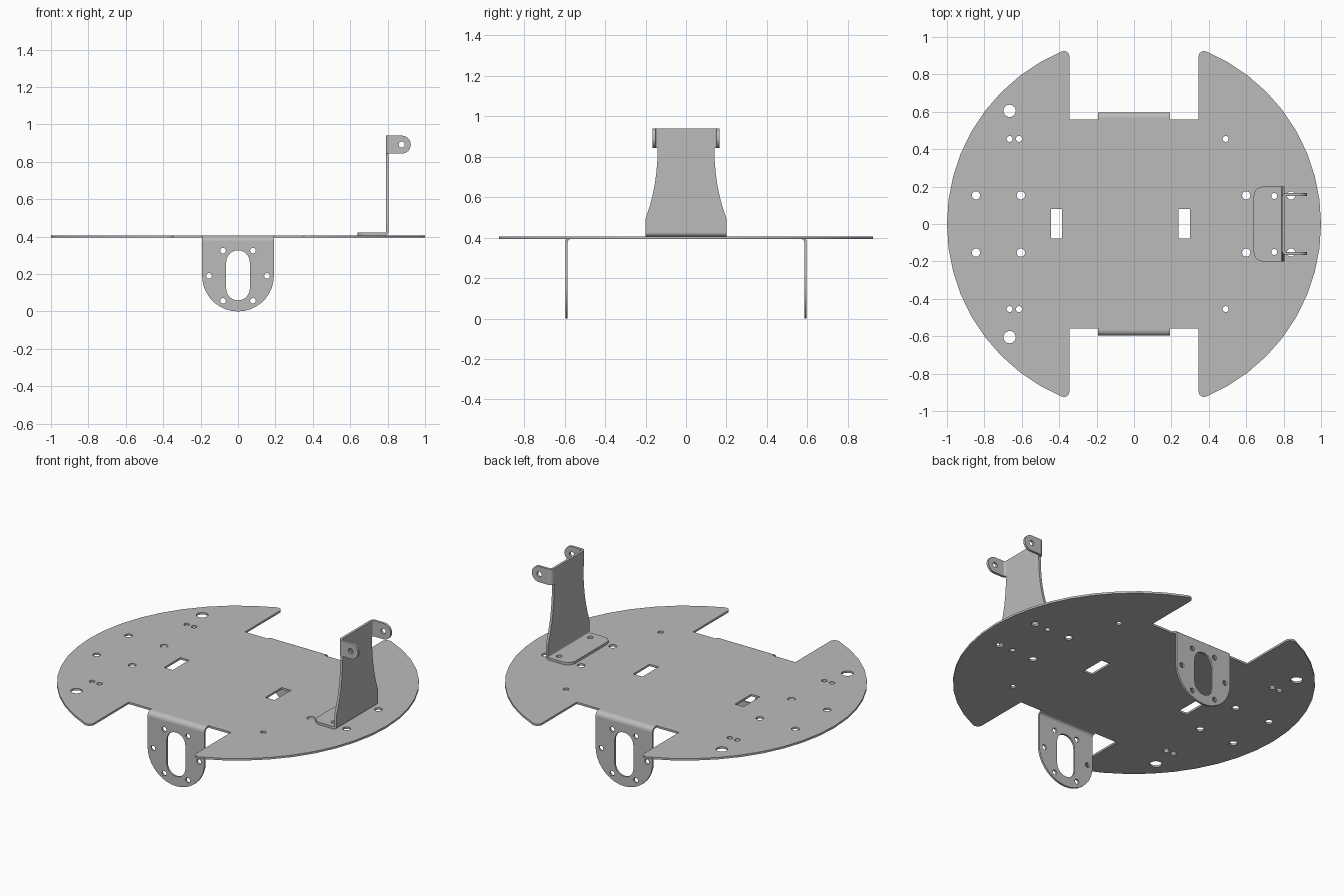
import bpy
import bmesh
from math import cos, sin, radians, pi

cube = bpy.data.objects.get("Cube")
if cube:
    bpy.data.objects.remove(cube)

steel = bpy.data.materials.new("grey_sheet_metal")
steel.use_nodes = True
steel.diffuse_color = (0.5, 0.5, 0.5, 1)
steel.node_tree.nodes["Principled BSDF"].inputs["Base Color"].default_value = (0.5, 0.5, 0.5, 1)

# Maps profile coordinates u, v and depth w to world axes
PLANES = {
    "XY": lambda u, v, w: (u, v, w),
    "XZ": lambda u, v, w: (u, w, v),
    "YZ": lambda u, v, w: (w, u, v),
}


def arc(cx, cy, r, start, end, n):
    angles = [radians(start + (end - start) * i / n) for i in range(n + 1)]
    return [(cx + r * cos(a), cy + r * sin(a)) for a in angles]


def hole(x, y, r):
    return arc(x, y, r, 0, 360, 20)[:-1]


def rect(x0, x1, y0, y1):
    return [(x0, y0), (x1, y0), (x1, y1), (x0, y1)]


def bend(cx, cy, outer, thick, start, end):
    return arc(cx, cy, outer, start, end, 8) + arc(cx, cy, outer - thick, end, start, 8)


def sheet(name, plane, low, high, outline, holes=()):
    """Fill an outline with holes and extrude it from low to high."""
    curve = bpy.data.curves.new(name, "CURVE")
    curve.dimensions = "2D"
    curve.fill_mode = "BOTH"
    curve.extrude = (high - low) / 2
    for loop in [outline, *holes]:
        spline = curve.splines.new("POLY")
        spline.points.add(len(loop) - 1)
        for point, (u, v) in zip(spline.points, loop):
            point.co = (u, v, 0, 1)
        spline.use_cyclic_u = True
    temp = bpy.data.objects.new(name + "_profile", curve)
    bpy.context.collection.objects.link(temp)
    graph = bpy.context.evaluated_depsgraph_get()
    mesh = bpy.data.meshes.new_from_object(temp.evaluated_get(graph))
    bpy.data.objects.remove(temp)
    bpy.data.curves.remove(curve)

    bm = bmesh.new()
    bm.from_mesh(mesh)
    bmesh.ops.remove_doubles(bm, verts=bm.verts, dist=1e-5)
    for vert in bm.verts:
        u, v, w = vert.co
        vert.co = PLANES[plane](u, v, w + (low + high) / 2)
    bmesh.ops.recalc_face_normals(bm, faces=bm.faces)
    bm.to_mesh(mesh)
    bm.free()
    mesh.name = name
    mesh.materials.clear()
    mesh.materials.append(steel)
    obj = bpy.data.objects.new(name, mesh)
    bpy.context.collection.objects.link(obj)
    bpy.ops.object.select_all(action="DESELECT")
    obj.select_set(True)
    bpy.context.view_layer.objects.active = obj
    bpy.ops.object.shade_smooth_by_angle(angle=radians(30))
    return obj


# Round base plate: one quarter of the outline, mirrored twice
TOP, THICK = 0.406, 0.012
LUG_W, LUG_Y, LUG_R = 0.192, 0.597, 0.03
TIP = (0.375, 0.8946)
quarter = arc(0, 0, 1, 0, 67.26, 9) + arc(*TIP, 0.03, 67.26, 180, 6)[1:]
quarter += [(0.345, 0.56), (LUG_W, 0.56), (LUG_W, LUG_Y - LUG_R)]
upper = quarter + [(-x, y) for x, y in reversed(quarter)]
outline = upper + [(x, -y) for x, y in reversed(upper[1:-1])]

plate_holes = [rect(-0.444, -0.386, -0.077, 0.08), rect(0.238, 0.3, -0.077, 0.08)]
for s in (1, -1):
    for x, y, r in [(-0.665, 0.605, 0.033), (-0.665, 0.455, 0.016), (-0.615, 0.455, 0.016),
                    (-0.845, 0.153, 0.022), (-0.605, 0.153, 0.022), (0.49, 0.455, 0.016),
                    (0.6, 0.153, 0.022), (0.75, 0.15, 0.016), (0.84, 0.153, 0.022)]:
        plate_holes.append(hole(x, s * y, r))
sheet("base_plate", "XY", TOP - THICK, TOP, outline, plate_holes)

# Motor lugs folded down at the front and back
lug = arc(0, LUG_W, LUG_W, 180, 360, 18) + [(LUG_W, TOP - LUG_R), (-LUG_W, TOP - LUG_R)]
lug_holes = [arc(0, 0.264, 0.063, 0, 180, 12) + arc(0, 0.122, 0.063, 180, 360, 12)]
for s in (1, -1):
    lug_holes += [hole(s * x, z, 0.015) for x, z in [(0.08, 0.325), (0.155, 0.19), (0.08, 0.057)]]
for side, s in (("back", 1), ("front", -1)):
    low, high = sorted((s * LUG_Y, s * (LUG_Y - THICK)))
    sheet(side + "_lug", "XZ", low, high, lug, lug_holes)
    fold = bend(LUG_Y - LUG_R, TOP - LUG_R, LUG_R, THICK, 0, 90)
    sheet(side + "_lug_fold", "YZ", -LUG_W, LUG_W, [(s * y, z) for y, z in fold])

# Upright bracket: foot, fold and waisted wall
T = 0.015
foot = arc(0.69, 0.15, 0.05, 90, 180, 6) + arc(0.69, -0.15, 0.05, 180, 270, 6)
foot += [(0.785, -0.2), (0.785, 0.2)]
sheet("bracket_foot", "XY", TOP, TOP + T, foot, [hole(0.75, s * 0.15, 0.016) for s in (1, -1)])
sheet("bracket_foot_fold", "XZ", -0.2, 0.2, bend(0.785, TOP + 0.02, 0.02, T, 270, 360))

edge = [(0.2, TOP + 0.02), (0.2, 0.495), (0.182, 0.547), (0.167, 0.603), (0.155, 0.66),
        (0.147, 0.72), (0.142, 0.78), (0.14, 0.844), (0.14, 0.94)]
wall = edge + [(-y, z) for y, z in reversed(edge)]
sheet("bracket_wall", "YZ", 0.79, 0.79 + T, wall)

# Pivot ears folded forward at the top of the bracket
ear = [(0.815, 0.94), (0.815, 0.844)] + arc(0.876, 0.892, 0.048, -90, 90, 14)
for side, s in (("left", 1), ("right", -1)):
    low, high = sorted((s * 0.15, s * 0.165))
    sheet(side + "_ear", "XZ", low, high, ear, [hole(0.875, 0.892, 0.016)])
    fold = bend(0.815, 0.14, 0.025, T, 90, 180)
    sheet(side + "_ear_fold", "XY", 0.844, 0.94, [(x, s * y) for x, y in fold])
